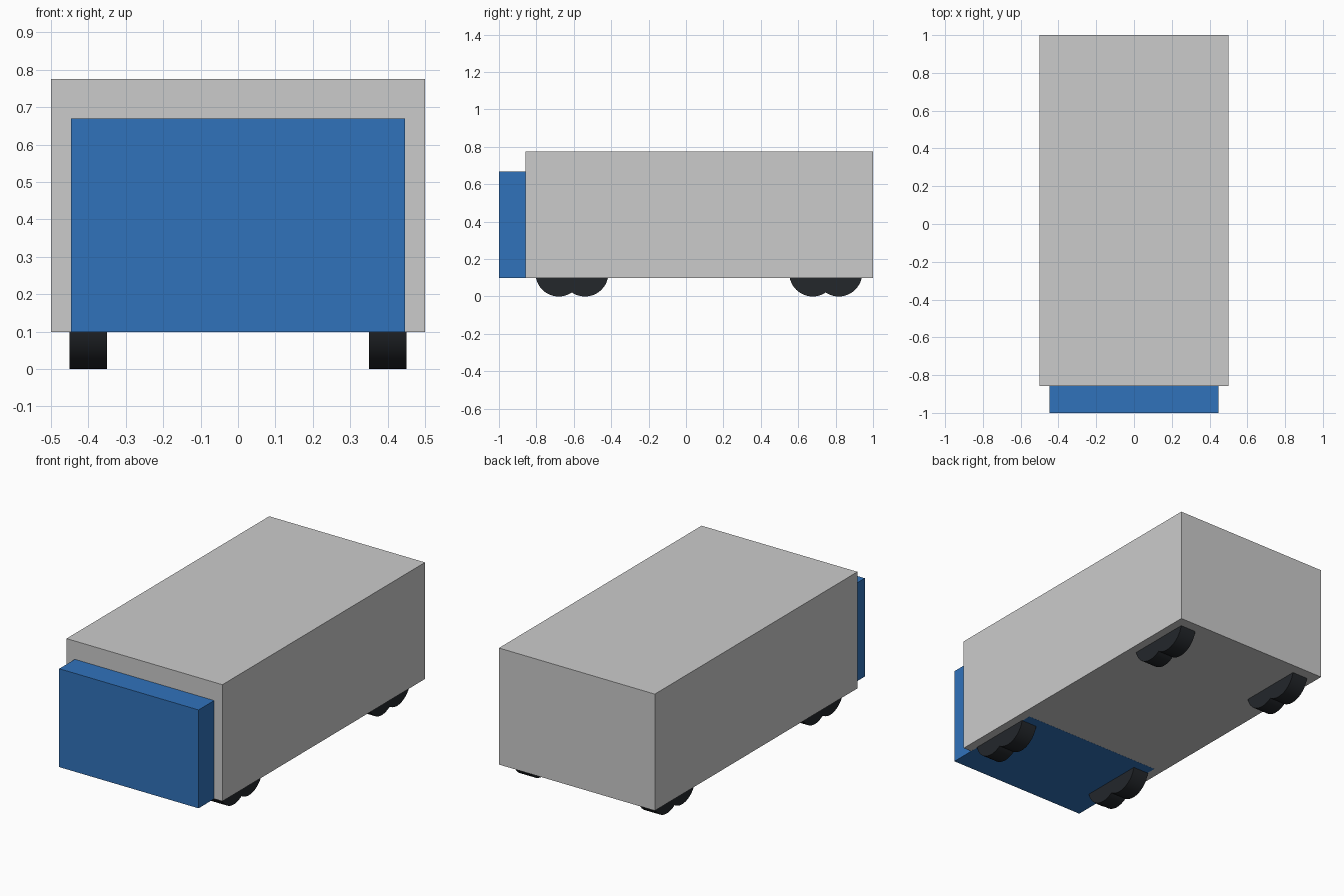
import bpy
import math

if "Cube" in bpy.data.objects:
    bpy.data.objects.remove(bpy.data.objects["Cube"])


def material(name, rgb):
    mat = bpy.data.materials.new(name)
    mat.diffuse_color = (*rgb, 1)
    mat.use_nodes = True
    mat.node_tree.nodes["Principled BSDF"].inputs["Base Color"].default_value = mat.diffuse_color
    return mat


def box(name, lo, hi, mat=None):
    centre = [(a + b) / 2 for a, b in zip(lo, hi)]
    bpy.ops.mesh.primitive_cube_add(size=1, location=centre)
    ob = bpy.context.object
    ob.name = name
    ob.scale = [b - a for a, b in zip(lo, hi)]
    bpy.ops.object.transform_apply(location=False, rotation=False, scale=True)
    if mat:
        ob.data.materials.append(mat)
    return ob


def wheel(name, x, y, mat, radius=0.125, width=0.1):
    bpy.ops.mesh.primitive_cylinder_add(
        vertices=48, radius=radius, depth=width,
        location=(x, y, radius), rotation=(0, math.pi / 2, 0))
    ob = bpy.context.object
    ob.name = name
    ob.data.materials.append(mat)
    bpy.ops.object.shade_smooth_by_angle(angle=math.radians(30))
    return ob


blue = material("blue_paint", (0.03, 0.17, 0.5))
rubber = material("black_rubber", (0.017, 0.02, 0.024))

# Cargo body and the cab that slides partly into it
box("cargo_body", (-0.5, -0.857, 0.099), (0.5, 1.0, 0.775))
box("cab", (-0.447, -1.0, 0.0985), (0.447, -0.36, 0.669), blue)

# Two overlapping wheels at each corner
for end, y in (("front", -0.61), ("rear", 0.747)):
    for side, x in (("left", -0.4), ("right", 0.4)):
        for i, dy in enumerate((-0.07, 0.07), 1):
            wheel(f"{end}_{side}_wheel_{i}", x, y + dy, rubber)
